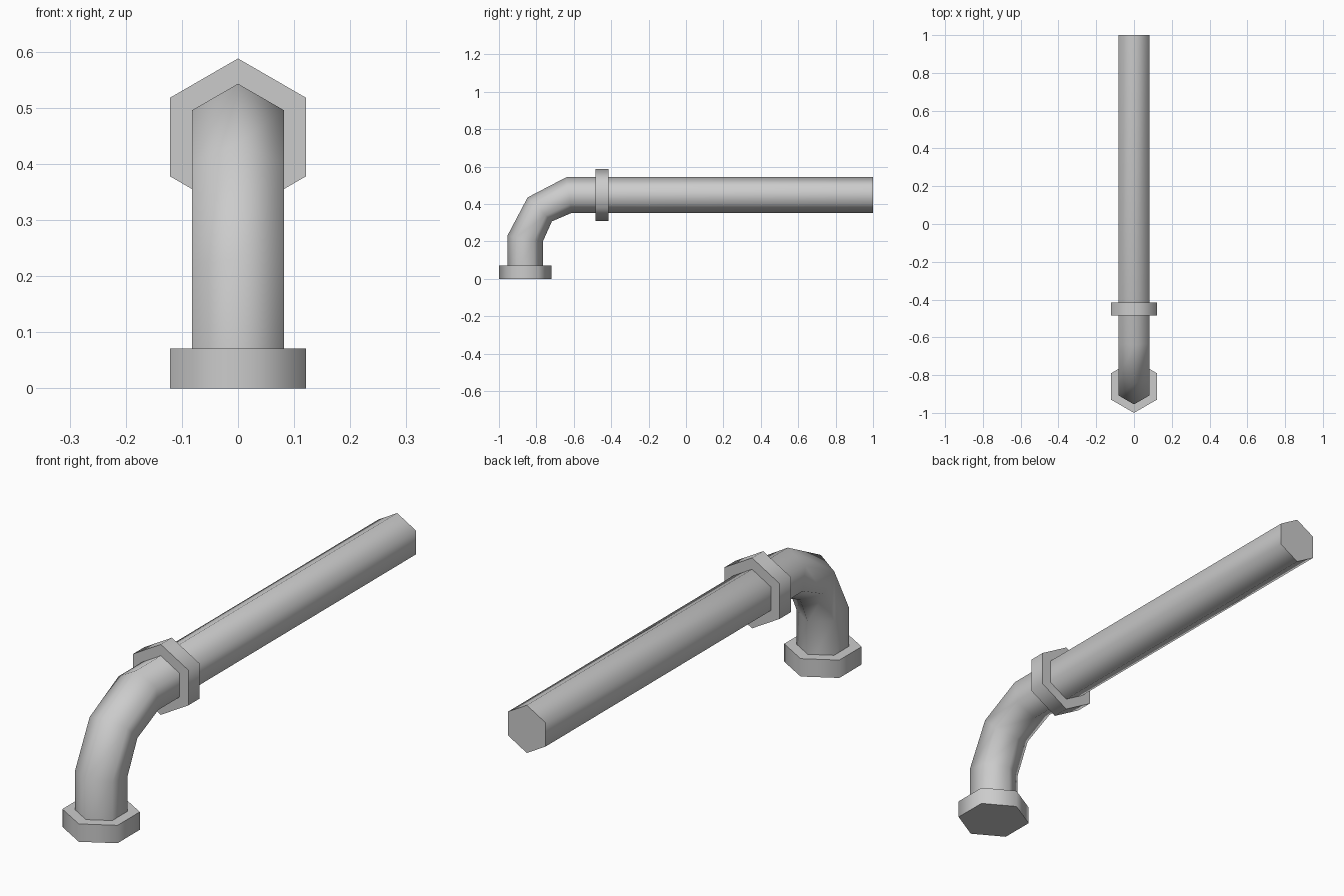
import bpy, bmesh
from math import radians, sin, cos, pi
from mathutils import Vector

cube = bpy.data.objects.get("Cube")
if cube:
    bpy.data.objects.remove(cube, do_unlink=True)

SIDES = 6

metal = bpy.data.materials.new("grey metal")
metal.use_nodes = True
grey = (0.6, 0.6, 0.6, 1)
metal.diffuse_color = grey
metal.node_tree.nodes["Principled BSDF"].inputs["Base Color"].default_value = grey


def hex_tube(name, sections, width):
    """Skin hexagonal rings; each section is the (y, z) of its outer and inner corner."""
    bm = bmesh.new()
    rings = []
    for outer, inner in sections:
        a, b = Vector((0, *outer)), Vector((0, *inner))
        centre, arm = (a + b) / 2, (a - b) / 2
        ring = []
        for i in range(SIDES):
            t = 2 * pi * i / SIDES
            ring.append(bm.verts.new(centre + arm * cos(t) + Vector((width * sin(t), 0, 0))))
        rings.append(ring)
    for r, s in zip(rings, rings[1:]):
        for i in range(SIDES):
            j = (i + 1) % SIDES
            bm.faces.new((r[i], r[j], s[j], s[i]))
    bm.faces.new(rings[0])
    bm.faces.new(rings[-1])
    bmesh.ops.recalc_face_normals(bm, faces=bm.faces)
    mesh = bpy.data.meshes.new(name)
    bm.to_mesh(mesh)
    bm.free()
    mesh.materials.append(metal)
    obj = bpy.data.objects.new(name, mesh)
    bpy.context.collection.objects.link(obj)
    # Rounded sides, crisp end caps
    bpy.ops.object.select_all(action='DESELECT')
    obj.select_set(True)
    bpy.context.view_layer.objects.active = obj
    bpy.ops.object.shade_smooth_by_angle(angle=radians(65))
    return obj


PIPE_R, NUT_R = 0.095, 0.14
DROP_Y, RUN_Z = -0.86, 0.448


def upright(z, r):
    return (DROP_Y - r, z), (DROP_Y + r, z)


def level(y, r):
    return (y, RUN_Z + r), (y, RUN_Z - r)


# Bent pipe: short drop, three-ring elbow, long straight run
hex_tube("bent_pipe", [
    upright(0.02, PIPE_R),
    ((-0.955, 0.23), (-0.765, 0.2)),
    ((-0.847, 0.435), (-0.717, 0.307)),
    ((-0.64, 0.543), (-0.61, 0.353)),
    level(1.0, PIPE_R),
], PIPE_R)

# Collars at the foot and after the elbow
hex_tube("foot_collar", [upright(0, NUT_R), upright(0.071, NUT_R)], NUT_R)
hex_tube("joint_collar", [level(-0.485, NUT_R), level(-0.415, NUT_R)], NUT_R)
